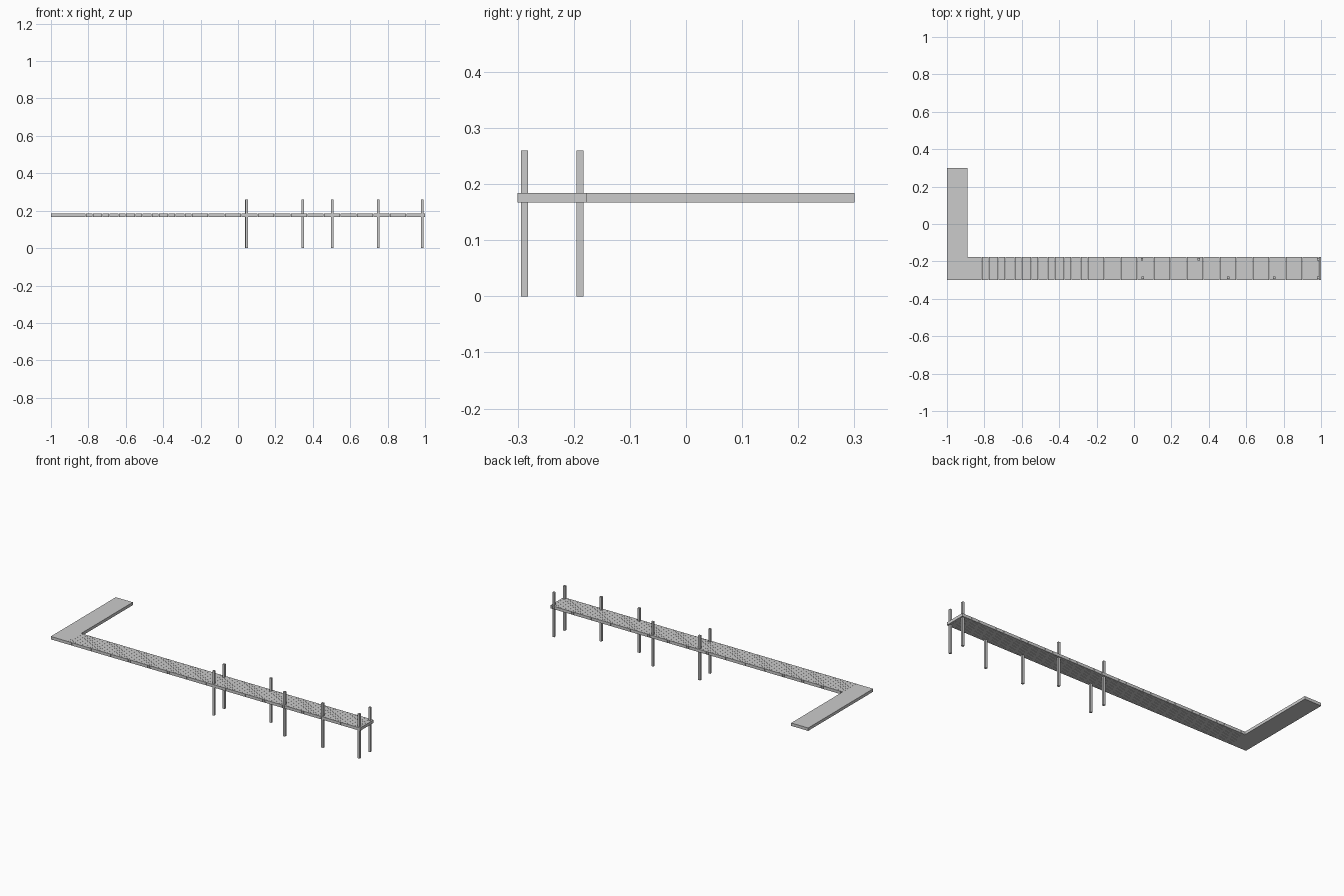
import bpy, bmesh
from mathutils import Matrix, Vector

if "Cube" in bpy.data.objects:
    bpy.data.objects.remove(bpy.data.objects["Cube"])

Z0, Z1 = 0.167, 0.184          # deck underside and top
FRONT, BACK = -0.30, -0.176    # walkway edges
CORNER = -0.89                 # inner edge of the side arm


def add_box(bm, lo, hi):
    lo, hi = Vector(lo), Vector(hi)
    m = Matrix.Translation((lo + hi) / 2) @ Matrix.Diagonal((*(hi - lo), 1))
    bmesh.ops.create_cube(bm, size=1, matrix=m)


def make_object(name, boxes):
    bm = bmesh.new()
    for lo, hi in boxes:
        add_box(bm, lo, hi)
    mesh = bpy.data.meshes.new(name)
    bm.to_mesh(mesh)
    bm.free()
    obj = bpy.data.objects.new(name, mesh)
    bpy.context.collection.objects.link(obj)
    return obj


# Side arm, a plain slab running front to back
make_object("side_arm", [((-1, FRONT, Z0), (CORNER, 0.30, Z1))])

# Walkway of narrow cross planks with hairline gaps
count, gap = 150, 0.0005
pitch = (1 - CORNER) / count
make_object("walkway_planks", [
    ((CORNER + i * pitch + gap, FRONT, Z0), (CORNER + (i + 1) * pitch, BACK, Z1))
    for i in range(count)])

# Square mooring posts along both edges
half = 0.0063
rows = {"front_post": (-0.288, (0.047, 0.503, 0.75, 0.986)),
        "back_post": (-0.189, (0.043, 0.346, 0.986))}
for name, (y, xs) in rows.items():
    for i, x in enumerate(xs):
        make_object(f"{name}_{i + 1}",
                    [((x - half, y - half, 0), (x + half, y + half, 0.26))])
